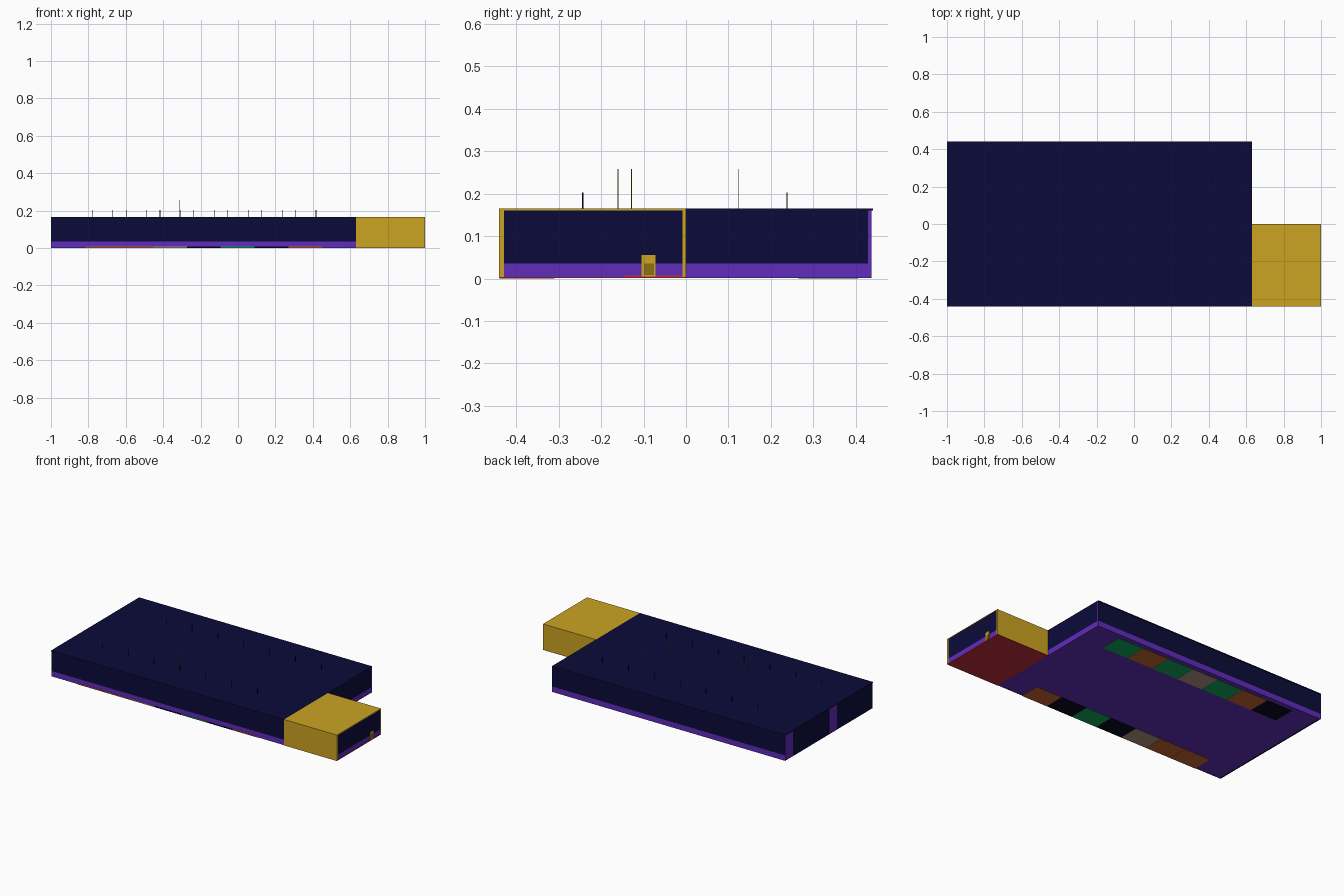
import bpy

if "Cube" in bpy.data.objects:
    bpy.data.objects.remove(bpy.data.objects["Cube"])


def mat(name, hexcol):
    def lin(v):
        return v / 12.92 if v <= 0.04045 else ((v + 0.055) / 1.055) ** 2.4
    m = bpy.data.materials.new(name)
    rgb = [lin(int(hexcol[i:i + 2], 16) / 255) for i in (0, 2, 4)]
    m.diffuse_color = (*rgb, 1)
    m.use_nodes = True
    m.node_tree.nodes["Principled BSDF"].inputs["Base Color"].default_value = m.diffuse_color
    return m


navy = mat("navy", "0B0B3A")
purple = mat("purple", "602CBC")
gold = mat("gold", "CBA322")
red = mat("red", "BE2C3A")
green = mat("green", "10A85A")
orange = mat("orange", "C8662F")
beige = mat("beige", "B09382")
black = mat("black", "08081C")
dark_gold = mat("dark gold", "8C6F14")


def box(name, x, y, z, m):
    """Box from (min, max) ranges."""
    cx, cy, cz = [(a + b) / 2 for a, b in (x, y, z)]
    bpy.ops.mesh.primitive_cube_add(size=1, location=(cx, cy, cz))
    o = bpy.context.object
    o.name = name
    o.scale = (x[1] - x[0], y[1] - y[0], z[1] - z[0])
    bpy.ops.object.transform_apply(location=False, rotation=False, scale=True)
    o.data.materials.append(m)
    return o


L, R, E = -1.0, 0.63, 1.0      # hall left, hall right, annex end
F, B, T = -0.437, 0.437, 0.165  # front, back, top
S, W = 0.035, 0.008            # skirting height, wall thickness

# floors and roofs
box("hall_floor", (L, R), (F, B), (0.002, 0.005), purple)
box("annex_floor", (R, E), (F, 0), (0.001, 0.004), red)
box("hall_roof", (L, R), (-0.44, 0.44), (0.16, T), navy)
box("annex_roof", (R, E), (-0.44, 0), (0.16, T), gold)


def banded_wall(name, x, y):
    """Navy wall above a purple skirting."""
    box(name + "_skirting", x, y, (0.001, S), purple)
    box(name + "_wall", x, y, (S, 0.16), navy)


# hall walls
banded_wall("front", (L, R), (F, F + W))
banded_wall("back", (L, R), (B - W, B))
banded_wall("hall_right", (R - W, R), (F + W, B - W))
box("hall_left_wall", (L, L + W), (F, B), (0.001, 0.16), navy)
box("back_wall_end", (R, R + 0.001), (B - W, B), (0.001, 0.16), purple)

# purple panels on the left wall
for y in (0.36, -0.08):
    box("left_panel", (L - 0.001, L + 0.001), (y, y + 0.077), (0.002, 0.16), purple)

# annex walls
box("annex_front_wall", (R, E), (-0.44, F + W), (0.001, 0.16), gold)
box("annex_back_wall", (R, E), (-W, 0), (0.001, 0.16), gold)
banded_wall("annex_end", (E - W - 0.002, E - 0.002), (F + W, -W))

# small gold stand and carpet edge at the entrance
box("entrance_stand", (0.975, E), (-0.105, -0.072), (0.005, 0.056), gold)
box("stand_panel", (0.99, E + 0.001), (-0.099, -0.075), (0.008, 0.036), dark_gold)
box("carpet_edge", (0.99, E), (-0.145, 0), (0.003, 0.007), red)

# coloured booth bases along both long walls, each with a hanging lamp cord
front_cols = [orange, black, green, black, beige, orange, orange]
back_cols = [green, orange, green, beige, green, orange, black]
for i in range(7):
    x = 0.36 - 0.181 * i
    r = (x - 0.09, x + 0.09)
    box("front_booth_base", r, (-0.439, -0.31), (0, 0.007), front_cols[i])
    box("back_booth_base", r, (0.265, 0.405), (0, 0.007), back_cols[i])
    for px, py in ((x - 0.053, -0.243), (x + 0.057, 0.238)):
        box("lamp_cord", (px - 0.0015, px + 0.0015), (py - 0.0015, py + 0.0015),
            (0.09, 0.203), black)

# taller central cords
for px, py in ((-0.315, -0.16), (0.195, -0.128), (0.195, 0.123)):
    box("tall_cord", (px - 0.001, px + 0.001), (py - 0.001, py + 0.001),
        (0.1, 0.258), dark_gold)
